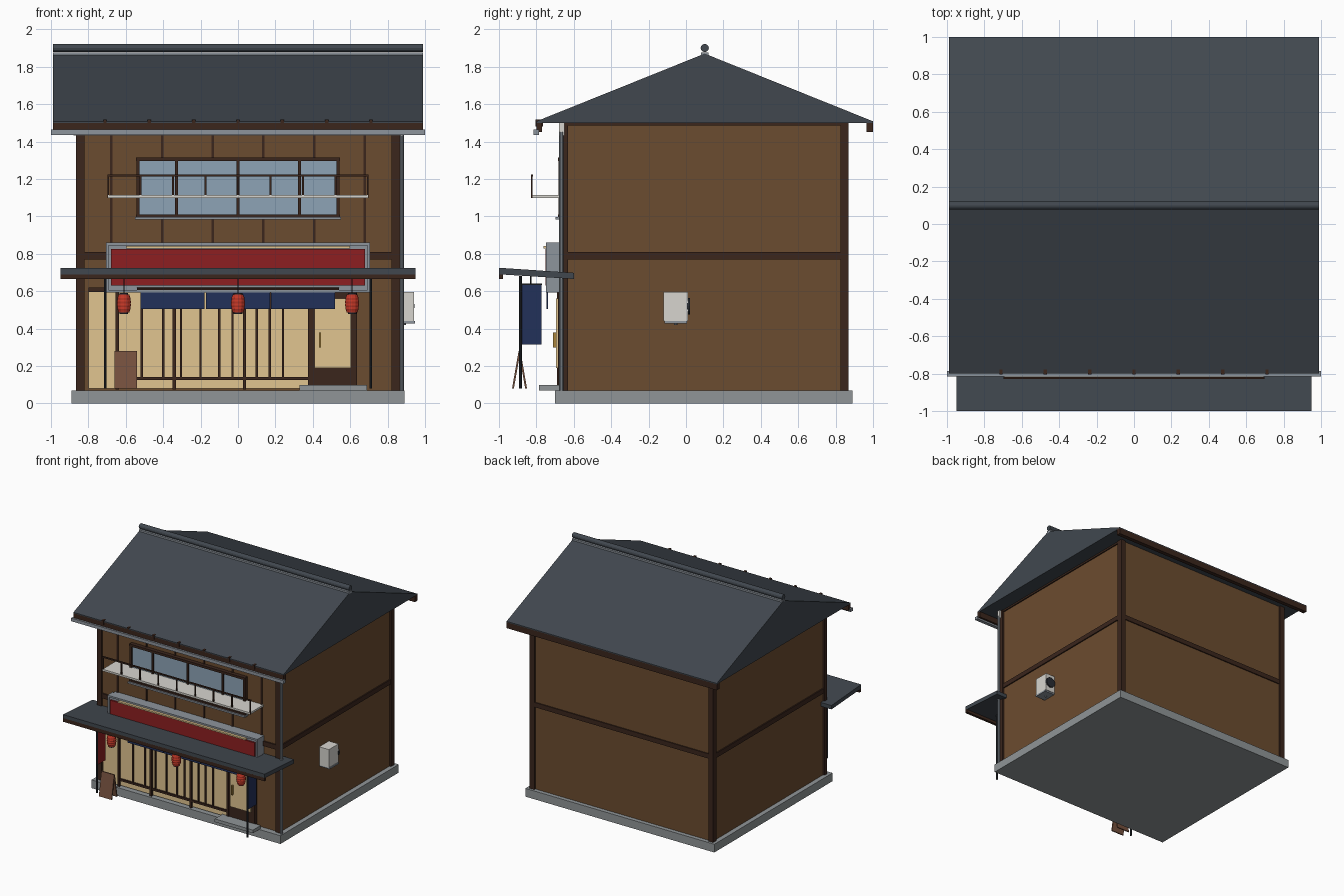
import bpy, bmesh, math
from mathutils import Vector

if "Cube" in bpy.data.objects:
    bpy.data.objects.remove(bpy.data.objects["Cube"])


def mat(name, hexcol):
    lin = [(int(hexcol[i:i + 2], 16) / 255) ** 2.2 for i in (0, 2, 4)]
    m = bpy.data.materials.new(name)
    m.diffuse_color = (*lin, 1)
    m.use_nodes = True
    m.node_tree.nodes["Principled BSDF"].inputs["Base Color"].default_value = m.diffuse_color
    return m


WOOD = mat("wall_wood", "6B4D33")
DARK = mat("dark_wood", "3D2A22")
SLATE = mat("slate", "434950")
STONE = mat("stone", "8F9496")
METAL = mat("metal", "8C939B")
WHITE = mat("off_white", "D6D4CE")
CREAM = mat("cream_paper", "E0C48F")
GLASS = mat("glass", "8CA2B5")
RED = mat("sign_red", "8C2426")
LANTERN = mat("lantern_red", "C03A2B")
NAVY = mat("navy_cloth", "27345A")
BLACK = mat("charcoal", "2C3036")
BOARD = mat("board_wood", "755240")
BRASS = mat("brass", "A88440")


def finish(name, bm, material):
    bmesh.ops.recalc_face_normals(bm, faces=bm.faces)
    me = bpy.data.meshes.new(name)
    bm.to_mesh(me)
    bm.free()
    me.materials.append(material)
    ob = bpy.data.objects.new(name, me)
    bpy.context.collection.objects.link(ob)
    return ob


def box(name, x, y, z, material):
    """Box from (min, max) pairs."""
    bm = bmesh.new()
    bmesh.ops.create_cube(bm, size=1)
    for v in bm.verts:
        v.co = [r[0] + (c + .5) * (r[1] - r[0]) for c, r in zip(v.co, (x, y, z))]
    return finish(name, bm, material)


def prism(name, profile, x0, x1, material):
    """Extrude a (y, z) profile along x."""
    bm = bmesh.new()
    face = bm.faces.new([bm.verts.new((x0, y, z)) for y, z in profile])
    ext = bmesh.ops.extrude_face_region(bm, geom=[face])["geom"]
    bmesh.ops.translate(bm, vec=(x1 - x0, 0, 0),
                        verts=[g for g in ext if isinstance(g, bmesh.types.BMVert)])
    return finish(name, bm, material)


def rod(name, a, b, r, material, sides=10):
    a, b = Vector(a), Vector(b)
    bm = bmesh.new()
    bmesh.ops.create_cone(bm, cap_ends=True, segments=sides, radius1=r, radius2=r, depth=(b - a).length)
    rot = Vector((0, 0, 1)).rotation_difference(b - a).to_matrix()
    for v in bm.verts:
        v.co = rot @ v.co + (a + b) / 2
    return finish(name, bm, material)


def lathe(name, centre, profile, material, sides=12):
    """Revolve (radius, z) profile around a vertical axis."""
    bm = bmesh.new()
    rings = [[bm.verts.new((centre[0] + r * math.cos(2 * math.pi * i / sides),
                            centre[1] + r * math.sin(2 * math.pi * i / sides), z))
              for i in range(sides)] for r, z in profile]
    for lo, hi in zip(rings, rings[1:]):
        for i in range(sides):
            j = (i + 1) % sides
            bm.faces.new((lo[i], lo[j], hi[j], hi[i]))
    bm.faces.new(rings[0])
    bm.faces.new(rings[-1])
    return finish(name, bm, material)


# Foundation, body and timber frame
box("foundation", (-.89, .89), (-.70, .89), (0, .07), STONE)
box("walls", (-.85, .85), (-.65, .855), (.07, 1.5), WOOD)
for sx in (-1, 1):
    xs = sorted((sx * .82, sx * .865))
    box("front_corner_post", xs, (-.665, -.63), (.07, 1.5), DARK)
    box("back_corner_post", xs, (.825, .87), (.07, 1.5), DARK)
    side = sorted((sx * .84, sx * .86))
    box("side_beam", side, (-.64, .84), (.77, .81), DARK)
    box("side_top_trim", side, (-.64, .84), (1.485, 1.5), DARK)
box("front_beam", (-.83, .83), (-.662, -.64), (.77, .81), DARK)
box("back_beam", (-.83, .83), (.84, .864), (.77, .81), DARK)
for i in range(6):
    x = -.677 + i * .271
    box("wall_batten", (x - .007, x + .007), (-.658, -.645), (.81, 1.49), DARK)

# Roof
prism("roof", [(-.8, 1.5), (1.0, 1.5), (1.0, 1.508), (.1, 1.87), (-.8, 1.508)], -.99, .99, SLATE)
box("ridge_base", (-.99, .99), (.08, .12), (1.855, 1.876), METAL)
rod("ridge_cap", (-.99, .1, 1.9), (.99, .1, 1.9), .022, SLATE, 12)
box("front_fascia", (-.99, .99), (-.80, -.77), (1.45, 1.505), DARK)
box("back_fascia", (-.99, .99), (.965, 1.0), (1.45, 1.505), DARK)
for i in range(7):
    x = -.711 + i * .237
    box("rafter_end", (x - .009, x + .009), (-.805, -.765), (1.48, 1.517), DARK)
box("eave_board", (-.88, .88), (-.68, -.65), (1.432, 1.5), WHITE)
box("gutter", (-1, 1), (-.816, -.787), (1.436, 1.463), METAL)
rod("downspout", (.877, -.667, .07), (.877, -.667, 1.45), .011, METAL)

# Upper window
box("window_glass", (-.53, .53), (-.668, -.645), (1.0, 1.305), GLASS)
box("window_head", (-.545, .545), (-.685, -.645), (1.295, 1.315), DARK)
box("window_foot", (-.545, .545), (-.685, -.645), (.995, 1.01), DARK)
box("window_sill", (-.55, .55), (-.698, -.645), (.982, .996), METAL)
for x in (-.535, -.33, 0, .33, .535):
    box("window_mullion", (x - .008, x + .008), (-.682, -.645), (1.0, 1.305), DARK)

# Balcony shelf and railing
box("balcony_floor", (-.695, .695), (-.83, -.65), (1.098, 1.114), WHITE)
box("balcony_top_rail", (-.699, .699), (-.83, -.819), (1.212, 1.223), DARK)
for i in range(9):
    x = -.694 + i * .1735
    box("balcony_post", (x - .005, x + .005), (-.829, -.82), (1.098, 1.215), DARK)

# Sign box
box("sign_case", (-.70, .70), (-.738, -.65), (.595, .855), METAL)
for z in (.592, .845):
    box("sign_rim", (-.706, .706), (-.748, -.68), (z, z + .014), METAL)
for x in (-.706, .692):
    box("sign_rim", (x, x + .014), (-.748, -.68), (.592, .859), METAL)
box("sign_panel", (-.68, .68), (-.752, -.73), (.63, .825), RED)
box("sign_light", (-.6, .6), (-.763, -.735), (.829, .841), CREAM)

# Awning
prism("awning", [(-1.0, .69), (-1.0, .725), (-.6, .698), (-.6, .665)], -.95, .95, SLATE)
box("awning_fascia", (-.95, .95), (-1.0, -.978), (.664, .695), DARK)

# Shopfront screens
box("left_screen", (-.80, -.65), (-.675, -.645), (.08, .61), CREAM)
box("screen_paper", (-.64, .38), (-.672, -.645), (.08, .61), CREAM)
for x in (-.645, -.34, .035, .385):
    box("screen_post", (x - .009, x + .009), (-.69, -.645), (.075, .62), DARK)
for x in (-.515, -.4, -.305, -.2, -.1, -.03, .1, .17, .24):
    box("screen_bar", (x - .006, x + .006), (-.682, -.65), (.13, .61), DARK)
box("screen_lower_rail", (-.64, .38), (-.686, -.65), (.125, .142), DARK)
box("screen_top_rail", (-.80, .63), (-.686, -.65), (.595, .62), DARK)

# Door and step
box("door_frame", (.375, .635), (-.685, -.645), (.075, .61), DARK)
box("door_panel", (.41, .605), (-.696, -.68), (.19, .56), CREAM)
box("door_handle", (.433, .444), (-.712, -.69), (.30, .38), BRASS)
box("door_step", (.33, .69), (-.785, -.68), (.07, .097), STONE)

# Door curtain
rod("curtain_rod", (-.54, -.742, .612), (.54, -.742, .612), .008, DARK)
for i in range(3):
    x = -.52 + i * .348
    box("curtain_cloth", (x, x + .342), (-.747, -.738), (.505, .618), NAVY)

# Ribbed lanterns
for x in (-.61, 0, .61):
    ribs = []
    for i in range(11):
        t = i / 10
        bulge = .029 + .009 * math.sin(math.pi * t) ** .6
        ribs.append((bulge - (.002 if i % 2 else 0), .486 + .096 * t))
    lathe("lantern", (x, -.83), ribs, LANTERN)
    for z in (.478, .580):
        rod("lantern_cap", (x, -.83, z), (x, -.83, z + .01), .023, BLACK, 12)
    rod("lantern_cord", (x, -.83, .59), (x, -.83, .69), .003, BLACK, 6)

# Banner stands
for x, cloth in ((-.71, RED), (.71, NAVY)):
    rod("banner_pole", (x, -.885, .08), (x, -.885, .68), .008, BLACK)
    rod("banner_arm", (x, -.888, .637), (x, -.77, .637), .005, BLACK, 8)
    box("banner_cloth", (x - .003, x + .003), (-.876, -.772), (.315, .634), cloth)

# Folding pavement board
for y in (-.925, -.855):
    prism("pavement_board", [(y - .005, .08), (y + .005, .08), (-.885, .28), (-.895, .28)],
          -.66, -.54, BOARD)

# Wall-mounted unit on the right side
box("wall_unit", (.85, .94), (-.12, .01), (.44, .595), WHITE)
box("wall_unit_tray", (.85, .946), (-.115, .005), (.428, .441), METAL)
rod("wall_unit_fan", (.9, .005, .52), (.9, .022, .52), .044, BLACK, 20)
rod("wall_unit_pipe", (.89, -.055, .42), (.89, -.055, .445), .009, METAL)
